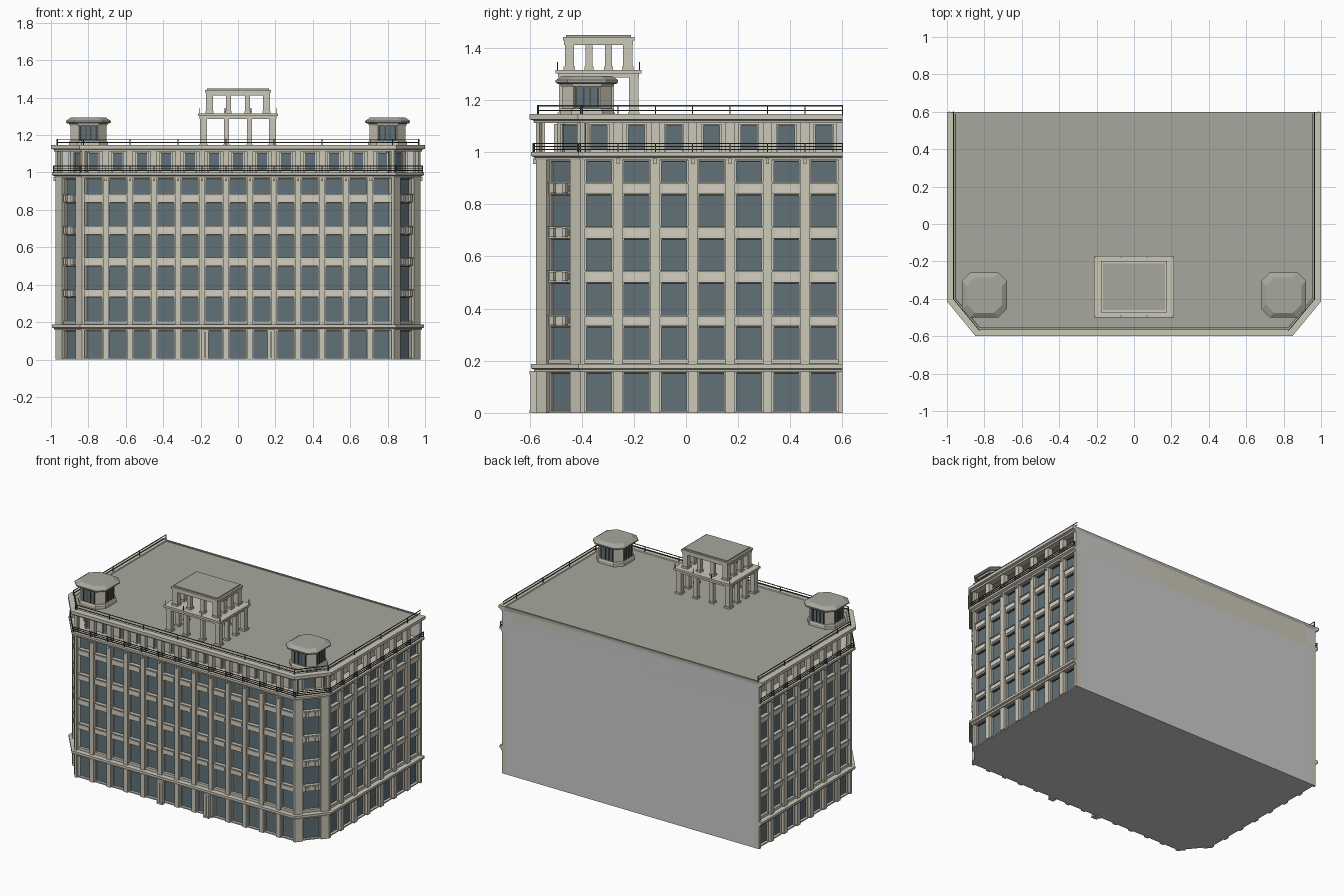
import bpy, bmesh
from mathutils import Vector

if "Cube" in bpy.data.objects:
    bpy.data.objects.remove(bpy.data.objects["Cube"])

COL = {"stone": (0.60, 0.57, 0.48, 1), "panel": (0.66, 0.63, 0.55, 1), "glass": (0.12, 0.17, 0.19, 1),
       "roof": (0.38, 0.39, 0.34, 1), "iron": (0.07, 0.07, 0.06, 1)}
MATS = {}
for k, c in COL.items():
    MATS[k] = bpy.data.materials.new(k)
    MATS[k].diffuse_color = c

PARTS = {}


def part(name, mat=None):
    """bmesh that collects all geometry of one named part"""
    if name not in PARTS:
        PARTS[name] = (bmesh.new(), mat)
    return PARTS[name][0]


def loft(bm, rings, closed=True):
    """Skin rings of points; closed rings, capped at both ends"""
    vs = [[bm.verts.new(p) for p in r] for r in rings]
    n = len(vs[0])
    for a, b in zip(vs, vs[1:]):
        for i in range(n):
            j = (i + 1) % n
            bm.faces.new((a[i], a[j], b[j], b[i]))
    bm.faces.new(vs[0])
    bm.faces.new(vs[-1])


def outline(d):
    """Building outline, moved outward by d, back edge fixed"""
    x, y = 0.975 + d, -0.575 - d
    c = 0.772 * 0.975 + 0.636 * 0.405 + d
    right = [((c + 0.636 * y) / 0.772, y), (x, (0.772 * x - c) / 0.636), (x, 0.6)]
    return [(-px, py) for px, py in reversed(right)] + right


def prism(bm, d, z0, z1):
    loft(bm, [[(x, y, z) for x, y in outline(d)] for z in (z0, z1)])


def sweep(bm, profile):
    """Run a (depth, z) profile around the three street sides"""
    outs = [(outline(d), z) for d, z in profile]
    loft(bm, [[(o[i][0], o[i][1], z) for o, z in outs] for i in range(6)])


def rail(bm, d, z, t=0.002):
    sweep(bm, [(d - t, z - t), (d + t, z - t), (d + t, z + t), (d - t, z + t)])


def box(bm, x0, x1, y0, y1, z0, z1):
    loft(bm, [[(x0, y0, z), (x1, y0, z), (x1, y1, z), (x0, y1, z)] for z in (z0, z1)])


def octa(bm, cx, cy, levels, c=0.045):
    """Square with cut corners, lofted through (half width, z) levels"""
    rings = []
    for h, z in levels:
        k = h - c
        rings.append([(cx + a, cy + b, z) for a, b in
                      ((h, -k), (h, k), (k, h), (-k, h), (-h, k), (-h, -k), (-k, -h), (k, -h))])
    loft(bm, rings)


class Side:
    """Local frame of one facade: u along it, d outward"""
    def __init__(self, a, b):
        self.a = Vector(a)
        v = Vector(b) - self.a
        self.L = v.length
        self.t = v.normalized()
        self.n = Vector((self.t.y, -self.t.x))

    def box(self, bm, u0, u1, d0, d1, z0, z1):
        q = [self.a + self.t * u + self.n * d for u, d in ((u0, d0), (u1, d0), (u1, d1), (u0, d1))]
        loft(bm, [[(p.x, p.y, z) for p in q] for z in (z0, z1)])


# Main body, set-back top floor, back wall and roof
prism(part("body"), -0.035, 0, 0.98)
prism(part("top_floor_wall", "stone"), -0.08, 0.98, 1.125)
box(part("body"), -0.975, 0.975, 0.575, 0.6, 0.97, 1.13)
prism(part("roof", "roof"), -0.012, 1.118, 1.14)
box(part("roof"), -0.975, 0.975, 0.588, 0.6, 1.13, 1.146)

# Cornices and roof fascia
bm = part("cornices", "stone")
sweep(bm, [(-0.035, 0.157), (0.006, 0.157), (0.008, 0.167), (0.02, 0.171), (0.02, 0.187), (-0.035, 0.19)])
sweep(bm, [(-0.09, 0.97), (0.004, 0.97), (0.006, 0.98), (0.02, 0.986), (0.02, 1.0), (-0.09, 1.0)])
sweep(bm, [(-0.035, 1.112), (0.008, 1.112), (0.01, 1.122), (0.025, 1.126), (0.025, 1.146), (-0.018, 1.146)])

# Facades
ROWS = [(0.008, 0.155), (0.207, 0.333), (0.375, 0.5), (0.546, 0.669), (0.715, 0.839), (0.885, 0.967)]
pts = outline(0)
for k, n in enumerate((7, 1, 13, 1, 7)):
    s = Side(pts[k], pts[k + 1])
    bay = s.L / n
    win = {7: 0.108, 1: 0.115, 13: 0.099}[n]
    m = (bay - win) / 2
    top_win = {7: 0.07, 1: 0.08, 13: 0.06}[n]
    # Piers, upper columns, brackets and railing posts on bay lines
    for i in range(n + 1):
        u = i * bay
        a, b = max(0, u - m), min(s.L, u + m)
        s.box(part("piers", "stone"), a, b, -0.036, 0, 0, 0.975)
        cw = 0.017
        a, b = max(0, u - cw), min(s.L, u + cw)
        s.box(part("loggia_columns", "stone"), a, b, -0.034, 0, 1.0, 1.115)
        if 0 < i < n:
            s.box(part("brackets", "stone"), u - 0.006, u + 0.006, 0, 0.012, 0.955, 0.975)
        s.box(part("railing_posts", "iron"), u - 0.002, u + 0.002, 0.01, 0.014, 1.0, 1.036)
        if i % 2 == 0 or n == 1:
            s.box(part("railing_posts"), u - 0.002, u + 0.002, -0.012, -0.008, 1.14, 1.18)
    for i in range(n):
        c = (i + 0.5) * bay
        a, b = c - win / 2, c + win / 2
        for r, (z0, z1) in enumerate(ROWS):
            # Glass with thin frame
            s.box(part("window_glass", "glass"), a, b, -0.036, -0.03, z0, z1)
            f = part("window_frames", "iron")
            s.box(f, a, b, -0.032, -0.022, z1 - 0.005, z1)
            g = part("window_jambs", "stone")
            s.box(g, a, a + 0.006, -0.034, -0.018, z0, z1)
            s.box(g, b - 0.006, b, -0.034, -0.018, z0, z1)
            # Spandrel above the window with raised panel and sill
            zt = ROWS[r + 1][0] if r < 5 else 0.975
            s.box(part("spandrels", "stone"), a, b, -0.036, -0.012, z1, zt)
            if 1 <= r <= 4:
                s.box(part("spandrel_panels", "panel"), a + 0.012, b - 0.012, -0.013, -0.008, z1 + 0.009, zt - 0.01)
                s.box(part("sills", "stone"), a, b, -0.02, -0.005, zt - 0.005, zt)
                if n == 1:
                    for o in (-0.03, 0.03):
                        s.box(part("corner_ornaments", "stone"), c + o - 0.009, c + o + 0.009,
                              -0.012, 0.004, z1 + 0.005, zt - 0.006)
        s.box(part("spandrels"), a, b, -0.036, -0.012, 0, 0.008)
        # Top floor window and wall strips
        h = top_win / 2
        s.box(part("top_floor_glass", "glass"), c - h, c + h, -0.082, -0.076, 1.008, 1.105)
        s.box(part("window_frames"), c - h, c + h, -0.08, -0.072, 1.1, 1.106)
        for e in (-1, 1):
            s.box(part("top_floor_jambs", "stone"), c + e * h - 0.004, c + e * h + 0.004, -0.082, -0.068, 1.0, 1.108)

# Railings around balcony and roof
bm = part("railings", "iron")
for d, z in ((0.012, 1.034), (0.012, 1.022), (0.012, 1.01), (-0.01, 1.178), (-0.01, 1.16)):
    rail(bm, d, z)

# Entrance pilasters
bm = part("entrance_pilasters", "stone")
for sx in (-1, 1):
    for o in (0.165, 0.187):
        x = sx * o
        box(bm, x - 0.008, x + 0.008, -0.596, -0.57, 0, 0.15)
        box(bm, x - 0.011, x + 0.011, -0.6, -0.57, 0.148, 0.16)
        box(bm, x - 0.011, x + 0.011, -0.6, -0.57, 0, 0.012)

# Corner turrets
for sx in (-1, 1):
    cx, cy = sx * 0.8, -0.38
    octa(part("turret_glass", "glass"), cx, cy, [(0.09, 1.14), (0.09, 1.262)])
    st = part("turret_stone", "stone")
    octa(st, cx, cy, [(0.104, 1.14), (0.104, 1.16), (0.1, 1.168)])
    octa(st, cx, cy, [(0.1, 1.252), (0.104, 1.264)])
    octa(part("turret_roofs", "roof"), cx, cy, [(0.112, 1.262), (0.12, 1.268), (0.12, 1.276), (0.095, 1.293)])
    corners = [(0.09, -0.045), (0.09, 0.045), (0.045, 0.09), (-0.045, 0.09),
               (-0.09, 0.045), (-0.09, -0.045), (-0.045, -0.09), (0.045, -0.09)]
    for i in range(8):
        p, q = corners[i], corners[(i + 1) % 8]
        s = Side((cx + p[0], cy + p[1]), (cx + q[0], cy + q[1]))
        if i % 2:
            s.box(st, 0, s.L, -0.005, 0.008, 1.16, 1.256)
        else:
            for u in (0.004, 0.032, 0.058, 0.086):
                s.box(part("turret_mullions", "iron"), u - 0.003, u + 0.003, -0.003, 0.005, 1.16, 1.256)

# Two-tier open pavilion
ty = -0.335


def tier(hx, hy, z0, z1, z2, over):
    bm = part("pavilion_columns", "stone")
    w = 0.013
    for i in range(4):
        for j in range(4):
            if i in (0, 3) or j in (0, 3):
                x, y = hx * (-1 + 2 * i / 3), ty + hy * (-1 + 2 * j / 3)
                k = w + 0.005 if i in (0, 3) and j in (0, 3) else w
                box(bm, x - k, x + k, y - k, y + k, z0, z1)
                box(bm, x - k - 0.004, x + k + 0.004, y - k - 0.004, y + k + 0.004, z0, z0 + 0.012)
    sl = part("pavilion_slabs", "stone")
    for o, a, b in ((0.02, z1 - 0.012, z1 + 0.004), (over, z1 + 0.004, z2)):
        box(sl, -hx - o, hx + o, ty - hy - o, ty + hy + o, a, b)


tier(0.185, 0.135, 1.14, 1.298, 1.316, 0.03)
tier(0.152, 0.112, 1.316, 1.424, 1.442, 0.025)
box(part("pavilion_roof", "roof"), -0.165, 0.165, ty - 0.125, ty + 0.125, 1.44, 1.45)
bm = part("pavilion_posts", "iron")
for x in (-0.207, -0.07, 0.07, 0.207):
    for y in (ty - 0.157, ty + 0.157):
        box(bm, x - 0.002, x + 0.002, y - 0.002, y + 0.002, 1.31, 1.345)

# Turn every collected part into an object
for name, (bm, mat) in PARTS.items():
    bmesh.ops.recalc_face_normals(bm, faces=bm.faces)
    me = bpy.data.meshes.new(name)
    bm.to_mesh(me)
    bm.free()
    if mat:
        me.materials.append(MATS[mat])
    bpy.context.collection.objects.link(bpy.data.objects.new(name, me))

for m in bpy.data.materials:
    if m.users and not m.is_grease_pencil:
        m.use_nodes = True
        m.node_tree.nodes["Principled BSDF"].inputs["Base Color"].default_value = m.diffuse_color
